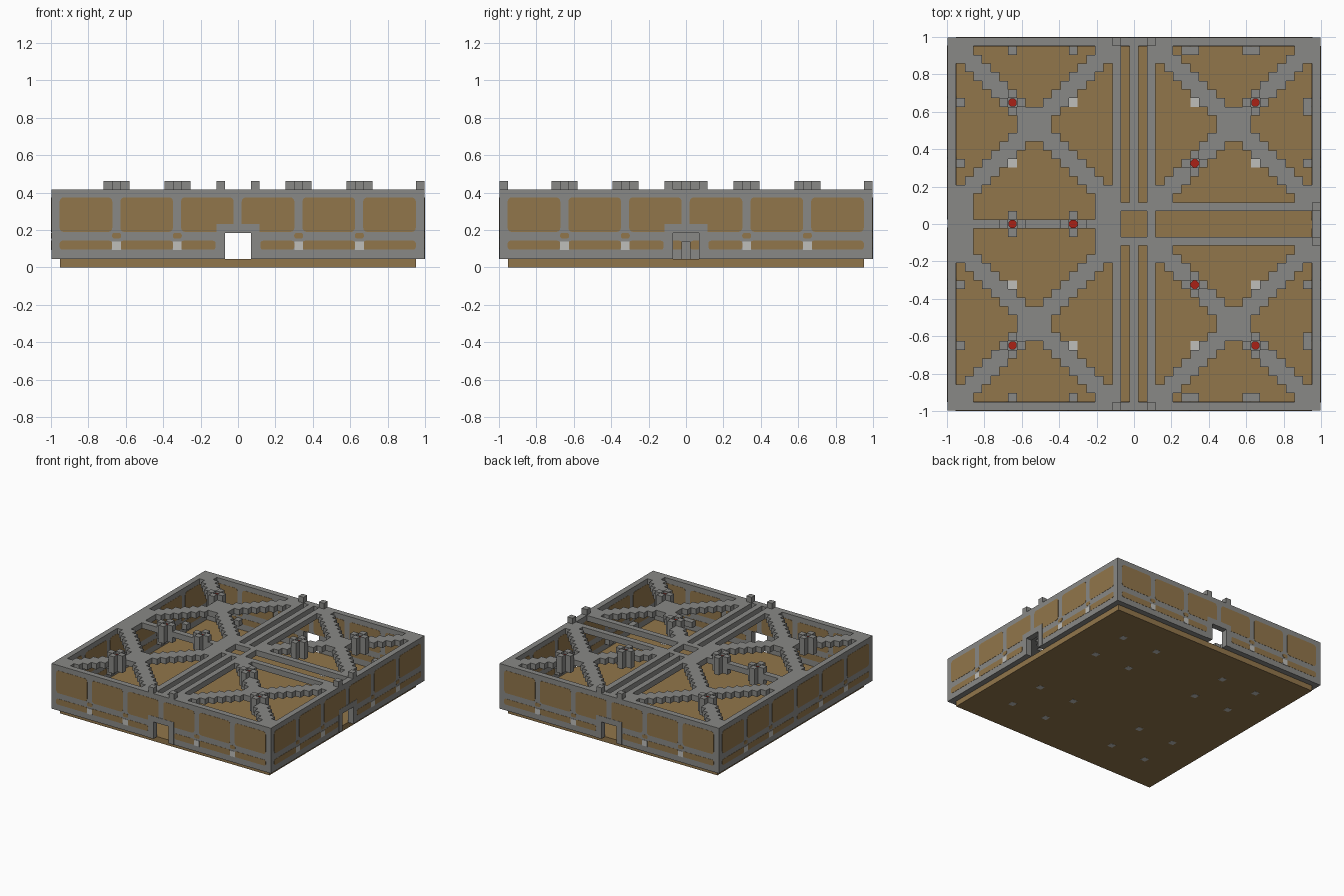
import bpy, bmesh, math
from mathutils import Matrix, Vector

cube = bpy.data.objects.get("Cube")
if cube:
    bpy.data.objects.remove(cube, do_unlink=True)

N = 43                 # cells along each side
U = 1.994 / N          # cell size
HALF = N * U / 2
LAST = N - 1


def material(name, r, g, b):
    m = bpy.data.materials.new(name)
    m.use_nodes = True
    m.diffuse_color = (r, g, b, 1)
    m.node_tree.nodes["Principled BSDF"].inputs["Base Color"].default_value = (r, g, b, 1)
    return m


STONE = material("stone grey", 0.25, 0.25, 0.24)
TAN = material("tan", 0.285, 0.18, 0.07)
WHITE = material("lamp white", 0.52, 0.52, 0.5)
RED = material("signal red", 0.4, 0.015, 0.008)


def finish(name, bm, mat):
    bmesh.ops.recalc_face_normals(bm, faces=bm.faces)
    mesh = bpy.data.meshes.new(name)
    bm.to_mesh(mesh)
    bm.free()
    mesh.materials.append(mat)
    obj = bpy.data.objects.new(name, mesh)
    bpy.context.collection.objects.link(obj)
    return obj


def cell_object(name, cells, mat):
    """Skin a set of grid cells, keeping only the exposed faces."""
    bm = bmesh.new()
    for c in cells:
        for axis in range(3):
            for side in (0, 1):
                near = list(c)
                near[axis] += 2 * side - 1
                if tuple(near) in cells:
                    continue
                ring = []
                for a, b in ((0, 0), (1, 0), (1, 1), (0, 1)):
                    p = list(c)
                    p[axis] += side
                    p[(axis + 1) % 3] += a
                    p[(axis + 2) % 3] += b
                    ring.append(bm.verts.new((p[0] * U - HALF, p[1] * U - HALF, p[2] * U)))
                bm.faces.new(ring if side else ring[::-1])
    bmesh.ops.remove_doubles(bm, verts=bm.verts, dist=U / 50)
    return finish(name, bm, mat)


def box(bm, x0, x1, y0, y1, z0, z1):
    size = Vector((x1 - x0, y1 - y0, z1 - z0))
    mid = Vector((x0 + x1, y0 + y1, z0 + z1)) / 2
    bmesh.ops.create_cube(bm, size=1, matrix=Matrix.Translation(mid) @ Matrix.Diagonal(size).to_4x4())


def rounded_plate(bm, x0, x1, z0, z1, y0, y1, r):
    """Thin rounded rectangle facing -y."""
    ring = []
    corners = ((x1 - r, z1 - r, 0), (x0 + r, z1 - r, 1), (x0 + r, z0 + r, 2), (x1 - r, z0 + r, 3))
    for cx, cz, q in corners:
        for s in range(4):
            a = (q + s / 3) * math.pi / 2
            ring.append(bm.verts.new((cx + r * math.cos(a), y0, cz + r * math.sin(a))))
    face = bm.faces.new(ring)
    out = bmesh.ops.extrude_face_region(bm, geom=[face])["geom"]
    moved = [v for v in out if isinstance(v, bmesh.types.BMVert)]
    bmesh.ops.translate(bm, verts=moved, vec=(0, y1 - y0, 0))


# Floor slab
bm = bmesh.new()
box(bm, U - HALF, HALF - U, U - HALF, HALF - U, 0.001, U)
finish("floor_slab", bm, TAN)

# Outer walls with doorways at the front, back and right-hand end
DOOR = (20, 21, 22)
walls = set()
for i in range(N):
    for j in range(N):
        if i in (0, LAST) or j in (0, LAST):
            doorway = (i in DOOR and j in (0, LAST)) or (i == LAST and j in DOOR)
            walls |= {(i, j, k) for k in range(1, 9) if not (doorway and k < 4)}
for c in (19, 23):     # raised markers above the doorways
    walls |= {(c, 0, 9), (c, LAST, 9), (LAST, c, 9)}
cell_object("outer_walls", walls, STONE)

# Roof lattice: stepped crosses in each quarter and straight beams between them
lattice = set()
for i in range(1, 19):
    for j in range(1, 21):
        row = min(j, 18)
        if abs(i - row) <= 1 or abs(i + row - 19) <= 1:
            for y in (j, LAST - j):
                lattice.add((i, y, 8))
                if j <= 18:
                    lattice.add((LAST - i, y, 8))
for n in range(1, LAST):
    lattice |= {(19, n, 8), (23, n, 8)}
    if not 19 < n < 23:
        lattice.add((21, n, 8))
    if n < 20:
        lattice.add((n, 21, 8))
    if n > 16:
        lattice |= {(n, 19, 8), (n, 23, 8)}
cell_object("roof_lattice", lattice, STONE)

# Signal towers hanging through the lattice, each with a red core
TOWERS = [(7, 7), (7, 35), (35, 7), (35, 35), (28, 14), (28, 28), (7, 21), (14, 21)]
columns = set()
cores = bmesh.new()
for i, j in TOWERS:
    for di, dj in ((1, 0), (-1, 0), (0, 1), (0, -1)):
        columns |= {(i + di, j + dj, k) for k in (7, 8, 9)}
    at = Vector(((i + 0.5) * U - HALF, (j + 0.5) * U - HALF, 8.4 * U))
    turn = Matrix.Rotation(math.pi / 8, 4, "Z")
    bmesh.ops.create_cone(cores, cap_ends=True, segments=8, radius1=U * 0.52, radius2=U * 0.52,
                          depth=2.4 * U, matrix=Matrix.Translation(at) @ turn)
cell_object("signal_towers", columns, STONE)
finish("signal_cores", cores, RED)

# Floor lamps
LAMPS = (7, 14, 28, 35)
bm = bmesh.new()
for i in LAMPS:
    for j in LAMPS:
        x, y = i * U - HALF, j * U - HALF
        box(bm, x, x + U, y, y + U, 0, U + 0.001)
finish("floor_lamps", bm, WHITE)

# Lamp housings on the inside of the walls
housings = {(1, 21, 1), (1, 21, 2)}
for c in LAMPS:
    for n in ((c - 1, c) if c > 21 else (c,)):
        housings |= {(n, 1, 2), (n, LAST - 1, 2)}
    housings |= {(1, c, 2), (LAST - 1, c, 2)}
housings |= {(LAST - 1, 8, 2), (LAST - 1, 34, 2)}
cell_object("lamp_housings", housings, STONE)

# Wall dressing: panels, lamps and door frames, turned to each side
SIDES = (("front", 0, True), ("right", 1, True), ("back", 2, True), ("left", 3, False))
BAY = 7 * U
for side, quarter, has_door in SIDES:
    turn = Matrix.Rotation(quarter * math.pi / 2, 4, "Z")
    panels, lamps, frame = bmesh.new(), bmesh.new(), bmesh.new()
    for y0, y1 in ((-HALF, -HALF - 0.0015), (U - HALF, U - HALF + 0.0015)):
        for b in range(6):
            x0 = (b - 3) * BAY + 0.02
            x1 = x0 + BAY - 0.043
            rounded_plate(panels, x0, x1, 0.19, 0.375, y0, y1, 0.022)
            if has_door and b == 2:
                x1 = -0.12
            if has_door and b == 3:
                x0 = 0.12
            rounded_plate(panels, x0, x1, 0.095, 0.143, y0, y1, 0.014)
        for c in LAMPS:
            mid = (c + 0.5) * U - HALF
            rounded_plate(panels, mid - 0.024, mid + 0.024, 0.155, 0.185, y0, y1, 0.012)
    for c in LAMPS:
        x = c * U - HALF
        box(lamps, x, x + U, -1, -HALF, 2 * U, 3 * U)
    parts = [("panels", panels, TAN), ("lamps", lamps, WHITE)]
    if has_door:
        for a, b, low in ((-2.5, -1.5, 1), (1.5, 2.5, 1), (-2.5, 2.5, 4)):
            box(frame, a * U, b * U, -1, -HALF, low * U, (4 if low == 1 else 5) * U)
        parts.append(("door_frame", frame, STONE))
    else:
        frame.free()
    for label, mesh, mat in parts:
        mesh.transform(turn)
        finish(f"{side}_wall_{label}", mesh, mat)
